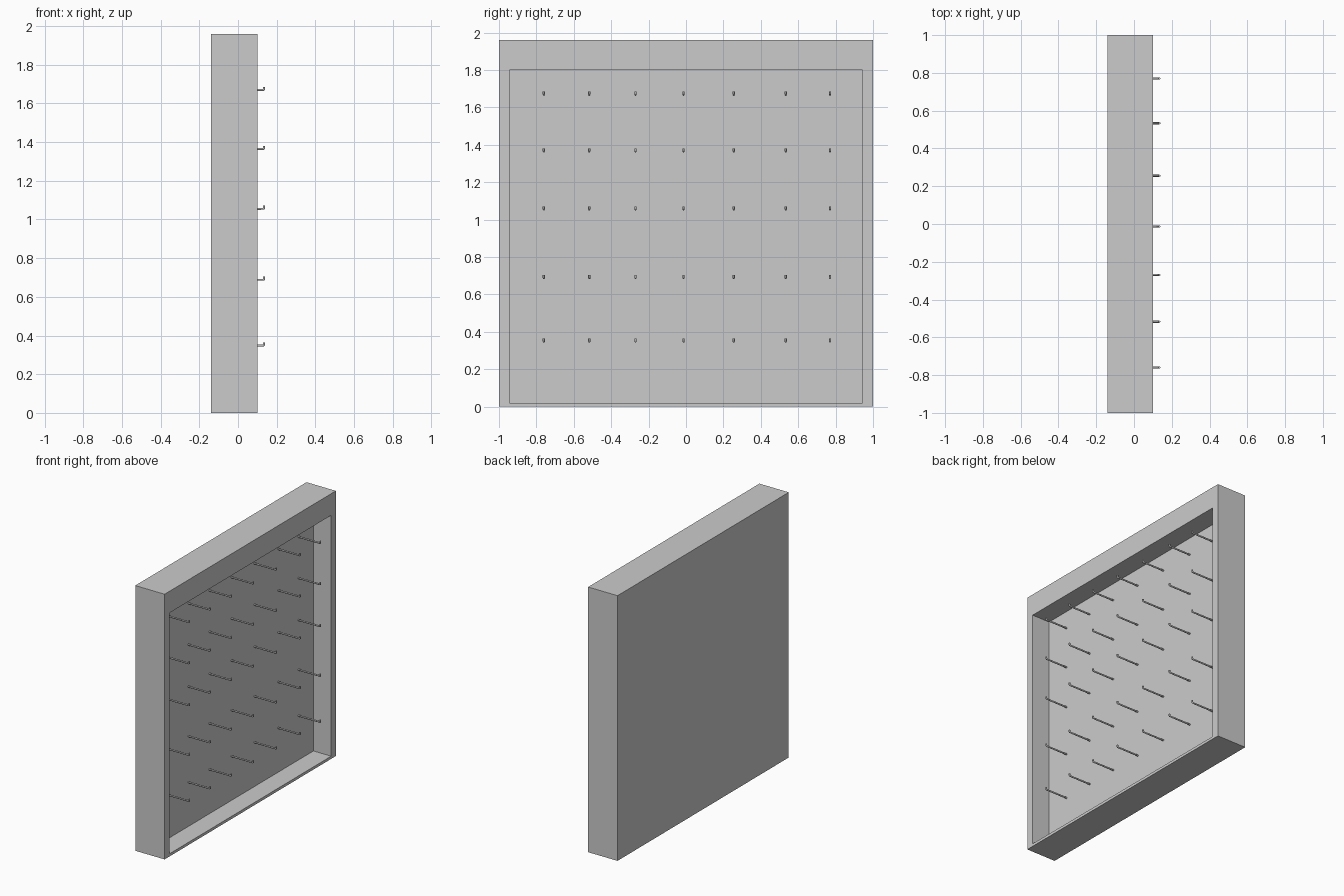
import bpy, bmesh
from mathutils import Vector

if "Cube" in bpy.data.objects:
    bpy.data.objects.remove(bpy.data.objects["Cube"])

BACK, FRONT, PANEL, TIP = -0.14, 0.10, -0.045, 0.14
HEIGHT = 1.96

# Open display case: solid box with an off-centre recess in its +x face
bm = bmesh.new()
bmesh.ops.create_cube(bm, size=1)
for v in bm.verts:
    v.co = Vector((FRONT if v.co.x > 0 else BACK, v.co.y * 2, (v.co.z + 0.5) * HEIGHT))
bm.normal_update()
face = max(bm.faces, key=lambda f: f.normal.x)
bmesh.ops.inset_individual(bm, faces=[face], thickness=0.1)
for v in face.verts:
    v.co.y = 0.945 if v.co.y > 0 else -0.945
    v.co.z = 1.80 if v.co.z > 1 else 0.02
recess = bmesh.ops.extrude_discrete_faces(bm, faces=[face])["faces"][0]
for v in recess.verts:
    v.co.x = PANEL
bmesh.ops.recalc_face_normals(bm, faces=bm.faces[:])
mesh = bpy.data.meshes.new("display_case")
bm.to_mesh(mesh)
bm.free()
case = bpy.data.objects.new("display_case", mesh)
bpy.context.collection.objects.link(case)

# Hanging peg profile: straight rod with a small upturned tip
curve = bpy.data.curves.new("peg_path", "CURVE")
curve.dimensions = "3D"
curve.bevel_depth = 0.006
curve.bevel_resolution = 1
curve.use_fill_caps = True
spline = curve.splines.new("POLY")
path = [(PANEL - 0.005, -0.005), (TIP - 0.008, -0.005), (TIP - 0.006, -0.003), (TIP - 0.006, 0.011)]
spline.points.add(len(path) - 1)
for p, (x, z) in zip(spline.points, path):
    p.co = (x, 0, z, 1)
source = bpy.data.objects.new("peg_source", curve)
bpy.context.collection.objects.link(source)
bpy.context.view_layer.update()
peg_mesh = bpy.data.meshes.new_from_object(source.evaluated_get(bpy.context.evaluated_depsgraph_get()))
bpy.data.objects.remove(source)

# Grid of pegs: five rows of seven
for row, z in enumerate((0.353, 0.693, 1.06, 1.37, 1.675)):
    for col, y in enumerate((-0.76, -0.517, -0.27, -0.013, 0.255, 0.533, 0.77)):
        peg = bpy.data.objects.new(f"peg_{row}_{col}", peg_mesh)
        peg.location = (0, y, z)
        bpy.context.collection.objects.link(peg)
